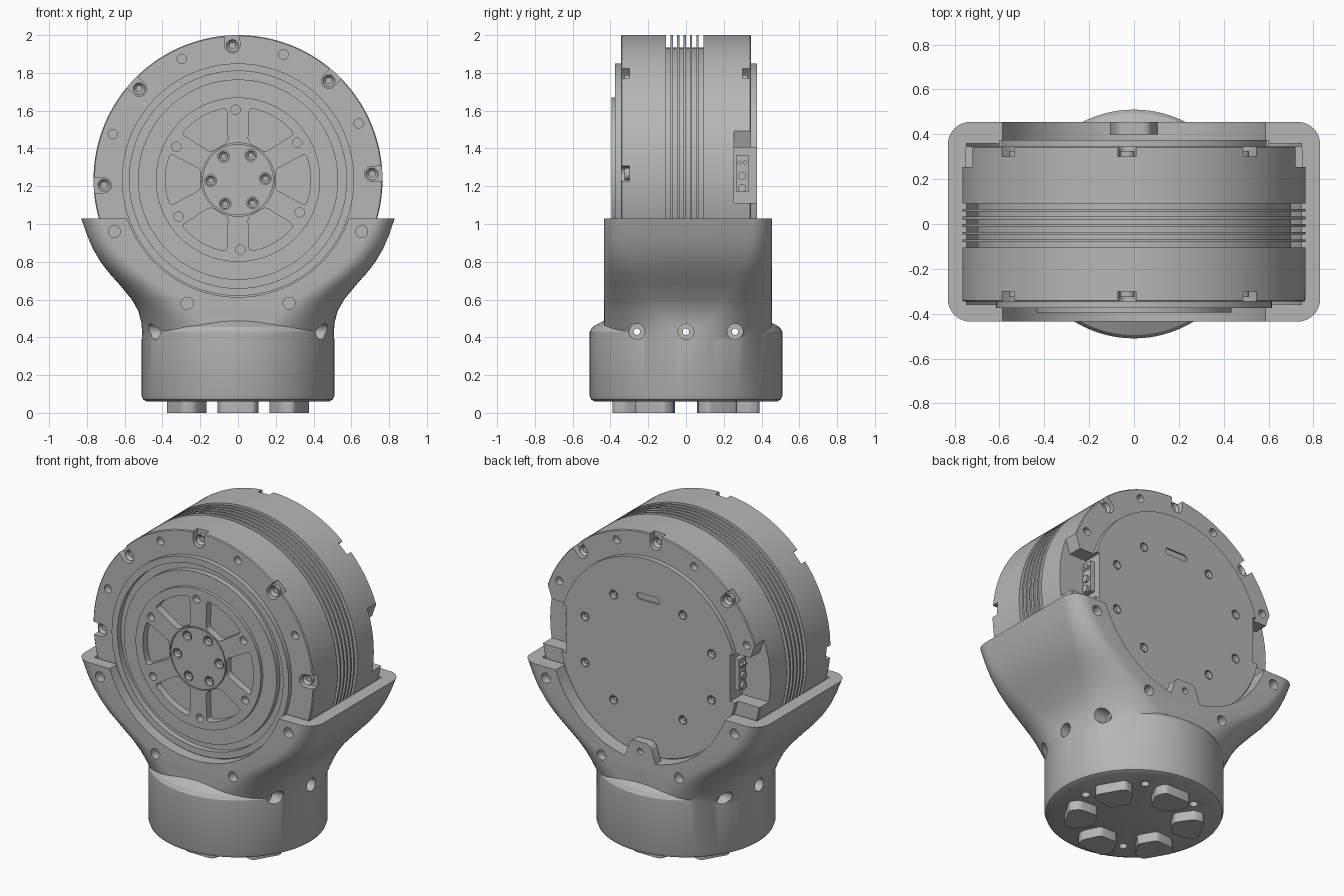
import bpy, bmesh
from math import cos, sin, radians, pi
from mathutils import Matrix

if "Cube" in bpy.data.objects:
    bpy.data.objects.remove(bpy.data.objects["Cube"])

ZC = 1.235                                   # height of the motor axis
UP = Matrix.Identity(4)
# local (u, v, w) -> x = u, z = v + axis height, y = w
AXIS = Matrix(((1, 0, 0, 0), (0, 0, 1, 0), (0, 1, 0, ZC), (0, 0, 0, 1)))
# local (u, v, w) -> y = u, z = v, x = w
SIDE = Matrix(((0, 0, 1, 0), (1, 0, 0, 0), (0, 1, 0, 0), (0, 0, 0, 1)))

metal = bpy.data.materials.new("plain grey metal")
metal.use_nodes = True
GREY = (0.47, 0.47, 0.47, 1)
metal.diffuse_color = GREY
metal.node_tree.nodes["Principled BSDF"].inputs["Base Color"].default_value = GREY


def polar(r, deg):
    return r * cos(radians(deg)), r * sin(radians(deg))


def circle(c, r, n=20):
    return [(c[0] + r * cos(2 * pi * i / n), c[1] + r * sin(2 * pi * i / n)) for i in range(n)]


def face_outward(bm):
    """Make a closed solid's normals point out, whichever way it was built."""
    bm.normal_update()
    bmesh.ops.recalc_face_normals(bm, faces=bm.faces)
    bm.normal_update()
    if bm.calc_volume(signed=True) < 0:
        bmesh.ops.reverse_faces(bm, faces=bm.faces)


def prism(bm, pts, a, b, mat=AXIS, round_by=0.0, turn=0.0):
    """Extrude an outline from a to b, optionally rounding its corners."""
    part = bmesh.new()
    low = [part.verts.new((u, v, a)) for u, v in pts]
    high = [part.verts.new((u, v, b)) for u, v in pts]
    part.faces.new(low[::-1])
    part.faces.new(high)
    for i in range(len(pts)):
        j = (i + 1) % len(pts)
        part.faces.new((low[i], low[j], high[j], high[i]))
    face_outward(part)
    if round_by:
        sides = [e for e in part.edges if abs(e.verts[0].co.z - e.verts[1].co.z) > 1e-5]
        bmesh.ops.bevel(part, geom=sides, offset=round_by, segments=4, affect='EDGES', profile=0.5)
    part.transform(mat @ Matrix.Rotation(radians(turn), 4, 'Z'))
    face_outward(part)
    temp = bpy.data.meshes.new("temp")
    part.to_mesh(temp)
    bm.from_mesh(temp)
    bpy.data.meshes.remove(temp)
    part.free()


def finish(name, bm):
    me = bpy.data.meshes.new(name)
    bm.to_mesh(me)
    bm.free()
    me.materials.append(metal)
    ob = bpy.data.objects.new(name, me)
    bpy.context.collection.objects.link(ob)
    return ob


def lathe(name, profile, mat, steps=128):
    bm = bmesh.new()
    vs = [bm.verts.new((r, 0, h)) for r, h in profile]
    es = [bm.edges.new(p) for p in zip(vs, vs[1:])]
    bmesh.ops.spin(bm, geom=vs + es, cent=(0, 0, 0), axis=(0, 0, 1), angle=2 * pi, steps=steps)
    bmesh.ops.remove_doubles(bm, verts=bm.verts, dist=1e-5)
    bm.transform(mat)
    face_outward(bm)
    return finish(name, bm)


def boolean(target, tool, op='DIFFERENCE'):
    mod = target.modifiers.new("shape", 'BOOLEAN')
    mod.object, mod.operation, mod.solver = tool, op, 'EXACT'
    bpy.context.view_layer.objects.active = target
    bpy.ops.object.modifier_apply(modifier=mod.name)
    bpy.data.objects.remove(tool)


def screw(bm, c, r, top, floor):
    """Round head with a recessed socket."""
    prism(bm, circle(c, r), floor, top)
    bm.faces.ensure_lookup_table()
    head = max(bm.faces[-22:], key=lambda f: len(f.verts) * 10 - abs(f.calc_center_median().y - top))
    bmesh.ops.inset_region(bm, faces=[head], thickness=r * 0.45)
    bmesh.ops.translate(bm, vec=(0, (floor - top) * 0.5, 0), verts=head.verts)


# Motor drum with cooling fins and stepped faces
profile = [(0, -.395), (.435, -.395), (.435, -.375), (.53, -.375), (.53, -.34), (.575, -.34),
           (.575, -.375), (.615, -.375), (.615, -.345), (.76, -.345), (.765, -.34), (.765, -.105), (.7, -.105)]
for i in range(5):
    y = -.075 + i * .034
    profile += [(.7, y - .006), (.765, y - .006), (.765, y + .006), (.7, y + .006)]
profile += [(.7, .092), (.765, .092), (.765, .34), (.76, .345), (.615, .345), (.615, .375), (0, .375)]
motor = lathe("motor_body", profile, AXIS)

# Side recesses for the cable sockets
cut = bmesh.new()
recess = [(.57, -.125), (.9, -.125), (.9, .285), (.73, .285), (.69, .17), (.57, .17)]
for s in (1, -1):
    prism(cut, [(s * u, v) for u, v in recess], .255, .5)
boolean(motor, finish("recess_cutter", cut))

# Rim slots, rim holes, hub windows and screw holes
cut, screws = bmesh.new(), bmesh.new()
slot = [polar(.04, a) for a in range(90, 271, 20)]
slot = [(.71 + u, v) for u, v in slot] + [(.85, -.04), (.85, .04)]
for k in range(8):
    a = 2.4 + 45 * k
    prism(cut, slot, -.5, -.3, turn=a)
    screw(screws, polar(.71, a), .032, -.325, -.295)
    prism(cut, circle(polar(.705, 25 + 45 * k), .025), -.5, -.3)
    prism(cut, circle(polar(.705, 25 + 45 * k), .025), .3, .5)
    if k % 4:
        prism(cut, slot, .3, .5, turn=a)
        screw(screws, polar(.71, a), .032, .325, .295)
window = [polar(.205, 15), polar(.205, -15)] + [polar(.385, a) for a in (-21, -10, 0, 10, 21)]
for k in range(6):
    prism(cut, window, -.5, -.35, round_by=.02, turn=60 * k)
    prism(cut, circle(polar(.37, 32 + 60 * k), .025), -.5, -.35)
    c = polar(.145, 2 + 60 * k)
    prism(cut, circle(c, .031), -.5, -.375)
    screw(screws, c, .025, -.39, -.37)
# Back cover screws and vent
for u, v in ((.44, .14), (.44, -.15), (.24, .33), (.24, -.33)):
    for s in (1, -1):
        prism(cut, circle((s * u, v), .028), .36, .5)
        screw(screws, (s * u, v), .023, .372, .355)
prism(cut, [(-.08, .35), (.08, .35), (.08, .39), (-.08, .39)], .365, .5, round_by=.018)
boolean(motor, finish("hole_cutter", cut))
finish("motor_screws", screws)
# Hub cap groove
groove = lathe("groove_cutter", [(.188, -.385), (.194, -.385), (.194, -.5), (.188, -.5), (.188, -.385)], AXIS, 64)
boolean(motor, groove)

# Cable sockets inside the side recesses
for s, side in ((1, "left"), (-1, "right")):
    bm = bmesh.new()
    prism(bm, [(s * .56, -.065), (s * .6, -.065), (s * .6, .13), (s * .56, .13)], .265, .33)
    for z in (1.19, 1.255):
        prism(bm, circle((.297, z), .022, 16), s * .595, s * .615, SIDE)
    for y in (.284, .312):
        prism(bm, circle((y, 1.325), .014, 4), s * .595, s * .615, SIDE)
    finish(side + "_cable_socket", bm)


# Cradle: rounded rectangles lofted upward from the round base
def rounded_rect(hx, hy, r, n=10):
    pts = []
    for q, (sx, sy) in enumerate(((1, 1), (-1, 1), (-1, -1), (1, -1))):
        for i in range(n + 1):
            u, v = polar(r, 90 * q + 90 * i / n)
            pts.append((sx * (hx - r) + u, sy * (hy - r) + v))
    return pts


sections = [(.2, .5, .44), (.4, .505, .42), (.48, .512, .34), (.54, .528, .29), (.6, .562, .25), (.68, .628, .2),
            (.74, .682, .17), (.8, .728, .15), (.87, .769, .13), (.94, .799, .115), (1.03, .83, .1)]
bm = bmesh.new()
rings = [[bm.verts.new((x, y + .01, z)) for x, y in rounded_rect(hx, .445, r)] for z, hx, r in sections]
for lo, hi in zip(rings, rings[1:]):
    for i in range(len(lo)):
        j = (i + 1) % len(lo)
        bm.faces.new((lo[i], lo[j], hi[j], hi[i]))
bm.faces.new(rings[0][::-1])
bm.faces.new(rings[-1])
face_outward(bm)
cradle = finish("cradle", bm)
base = lathe("base_cutter", [(0, .06), (.48, .06), (.502, .07), (.51, .09), (.51, .43), (.495, .455),
                             (.43, .49), (0, .49)], UP, 96)
boolean(cradle, base, 'UNION')
chamber = lathe("chamber_cutter", [(0, -.6), (.622, -.6), (.622, -.36), (.775, -.36), (.775, .36),
                                   (.622, .36), (.622, .6), (0, .6)], AXIS)
boolean(cradle, chamber)

# Mounting holes in the cradle faces, base sides and underside
cut = bmesh.new()
for s in (1, -1):
    for u, z in ((.655, .96), (.27, .58)):
        prism(cut, circle((s * u, z - ZC), .032), -.6, -.38)
        prism(cut, circle((s * u, z - ZC), .032), .4, .6)
    for y, depth in ((-.26, .39), (0, .455), (.26, .39)):
        prism(cut, circle((y, .43), .042), s * depth, s * .7, SIDE)
for a in (0, 60, 120, 240):
    prism(cut, circle(polar(.36, a), .025), 0, .13, UP)
boolean(cradle, finish("mount_hole_cutter", cut))
cut = bmesh.new()
for y in (-.26, 0, .26):
    prism(cut, circle((y, .43), .017), -.7, .7, SIDE)
boolean(cradle, finish("through_hole_cutter", cut))

# Retaining tab at the back
bm = bmesh.new()
prism(bm, [(-.12, -.66), (.12, -.66), (.07, -.5), (-.07, -.5)], .4, .455, round_by=.03)
tab = finish("retaining_tab", bm)
cut = bmesh.new()
prism(cut, circle((0, -.56), .02), .42, .6)
boolean(tab, finish("tab_hole_cutter", cut))

# Six feet under the base
bm = bmesh.new()
for k in range(6):
    prism(bm, [(.22, -.06), (.33, -.113), (.39, -.09), (.39, .09), (.33, .113), (.22, .06)], 0, .075, UP,
          round_by=.02, turn=30 + 60 * k)
finish("feet", bm)

for ob in bpy.context.scene.objects:
    ob.select_set(ob.type == 'MESH')
bpy.context.view_layer.objects.active = motor
bpy.ops.object.shade_smooth_by_angle(angle=radians(30))
